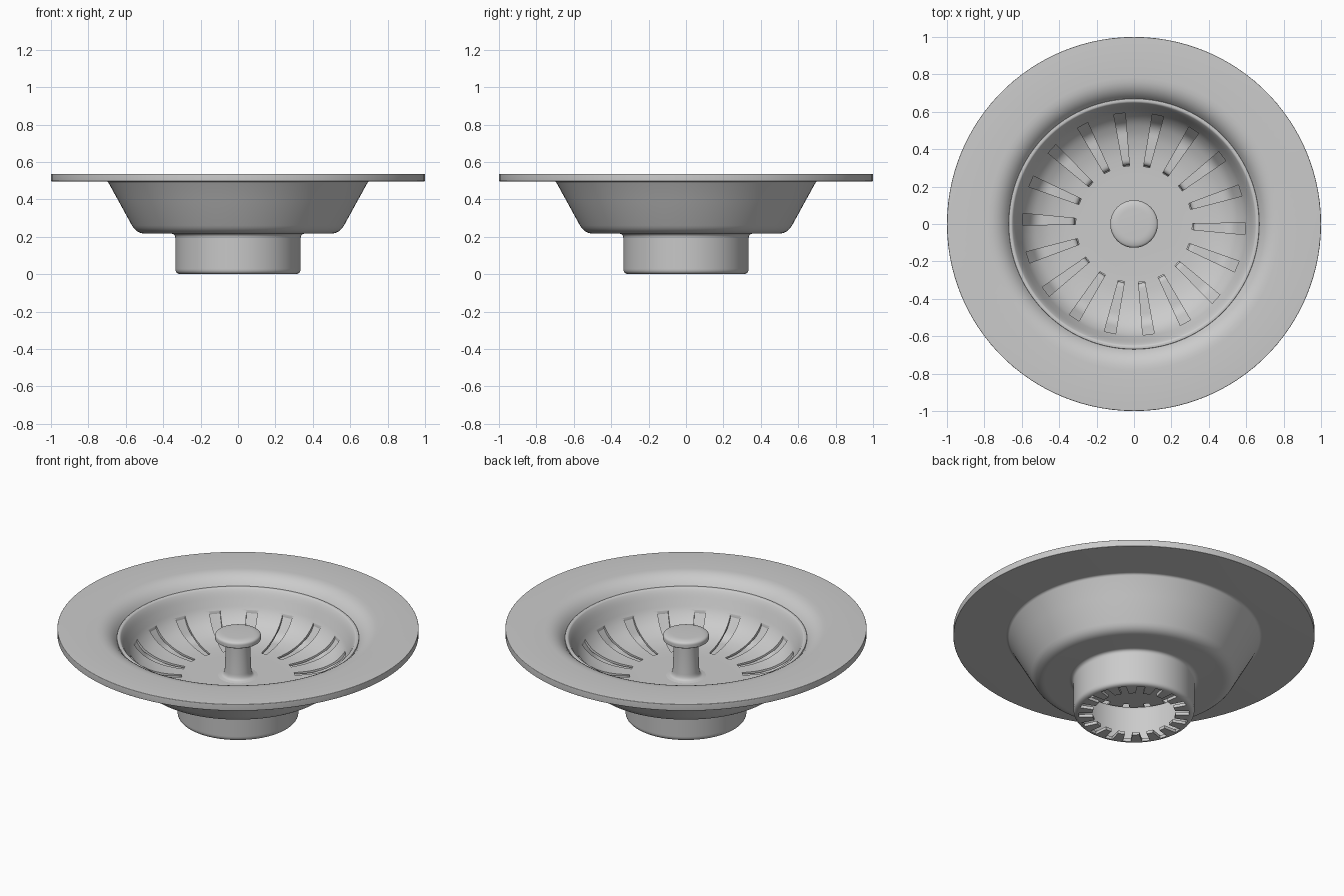
import bpy, bmesh
from math import sin, cos, tau, radians
from mathutils import Vector

if "Cube" in bpy.data.objects:
    bpy.data.objects.remove(bpy.data.objects["Cube"])

SEGS = 108
SLOTS = 18


def rounded(points, closed):
    """Round each (radius, z, fillet) corner of a profile."""
    out, n = [], len(points)
    for i, (r, z, f) in enumerate(points):
        p = Vector((r, z))
        if f == 0 or (not closed and i in (0, n - 1)):
            out.append(p)
            continue
        a = Vector(points[i - 1][:2]) - p
        b = Vector(points[(i + 1) % n][:2]) - p
        a = p + a.normalized() * min(f, a.length * 0.49)
        b = p + b.normalized() * min(f, b.length * 0.49)
        for k in range(7):
            t = k / 6
            out.append(a * (1 - t) ** 2 + p * 2 * t * (1 - t) + b * t * t)
    return out


def make_object(name, verts, faces):
    mesh = bpy.data.meshes.new(name)
    mesh.from_pydata(verts, [], faces)
    bm = bmesh.new()
    bm.from_mesh(mesh)
    bmesh.ops.remove_doubles(bm, verts=bm.verts, dist=1e-5)
    bmesh.ops.recalc_face_normals(bm, faces=bm.faces)
    bm.to_mesh(mesh)
    bm.free()
    ob = bpy.data.objects.new(name, mesh)
    bpy.context.collection.objects.link(ob)
    return ob


def lathe(name, points, closed=True):
    prof = rounded(points, closed)
    n = len(prof)
    verts = [(p.x * cos(tau * s / SEGS), p.x * sin(tau * s / SEGS), p.y)
             for s in range(SEGS) for p in prof]
    faces = []
    for s in range(SEGS):
        t = (s + 1) % SEGS
        for i in range(n if closed else n - 1):
            j = (i + 1) % n
            faces.append((s * n + i, t * n + i, t * n + j, s * n + j))
    return make_object(name, verts, faces)


def select_only(ob):
    bpy.ops.object.select_all(action='DESELECT')
    ob.select_set(True)
    bpy.context.view_layer.objects.active = ob


def cut_slots(target, r0, w0, r1, w1, z0, z1):
    """Cut a ring of radial tapered slots."""
    verts, faces = [], []
    for k in range(SLOTS):
        a = radians(-2.5) + tau * k / SLOTS
        base = len(verts)
        for z in (z0, z1):
            for r, w in ((r0, -w0), (r1, -w1), (r1, w1), (r0, w0)):
                h = w / 2
                verts.append((r * cos(a) - h * sin(a), r * sin(a) + h * cos(a), z))
        quads = [(3, 2, 1, 0), (4, 5, 6, 7)]
        quads += [(i, (i + 1) % 4, (i + 1) % 4 + 4, i + 4) for i in range(4)]
        faces += [tuple(base + i for i in q) for q in quads]
    cutter = make_object("slot_cutter", verts, faces)
    cutter.hide_render = True
    mod = target.modifiers.new("slots", 'BOOLEAN')
    mod.operation = 'DIFFERENCE'
    mod.solver = 'EXACT'
    mod.object = cutter
    select_only(target)
    bpy.ops.object.modifier_apply(modifier=mod.name)
    bpy.data.objects.remove(cutter)


# Drain body: flange, bowl, outlet tube and inward lip
body = lathe("drain_body", [
    (1.0, 0.537, 0.004), (1.0, 0.497, 0.004), (0.697, 0.497, 0.012),
    (0.638, 0.39, 0), (0.543, 0.217, 0.05), (0.335, 0.217, 0.025),
    (0.335, 0.0, 0.03), (0.23, 0.0, 0), (0.23, 0.018, 0),
    (0.317, 0.018, 0.015), (0.317, 0.237, 0.03), (0.53, 0.237, 0.05),
    (0.617, 0.39, 0), (0.708, 0.537, 0.075)])
# Notches in the outlet lip
cut_slots(body, 0.19, 0.04, 0.305, 0.045, -0.05, 0.03)

# Strainer basket
basket = lathe("strainer_basket", [
    (0, 0.25, 0), (0.30, 0.25, 0.05), (0.40, 0.256, 0.04), (0.48, 0.275, 0.035),
    (0.55, 0.312, 0.035), (0.593, 0.362, 0.03), (0.636, 0.46, 0.03),
    (0.652, 0.483, 0.008), (0.67, 0.483, 0.006), (0.67, 0.474, 0),
    (0.648, 0.455, 0.02), (0.602, 0.352, 0.03), (0.556, 0.299, 0.03),
    (0.48, 0.262, 0.035), (0.40, 0.243, 0.04), (0, 0.238, 0)], closed=False)
cut_slots(basket, 0.312, 0.033, 0.595, 0.062, 0.1, 0.8)

# Pull knob
knob = lathe("pull_knob", [
    (0, 0.244, 0), (0.11, 0.244, 0), (0.11, 0.25, 0), (0.075, 0.256, 0.03),
    (0.066, 0.46, 0.02), (0.12, 0.468, 0.01), (0.127, 0.472, 0.004),
    (0.127, 0.502, 0.012), (0.10, 0.512, 0.02), (0, 0.514, 0)], closed=False)

for ob in (body, basket, knob):
    select_only(ob)
    bpy.ops.object.shade_smooth_by_angle(angle=radians(35))
